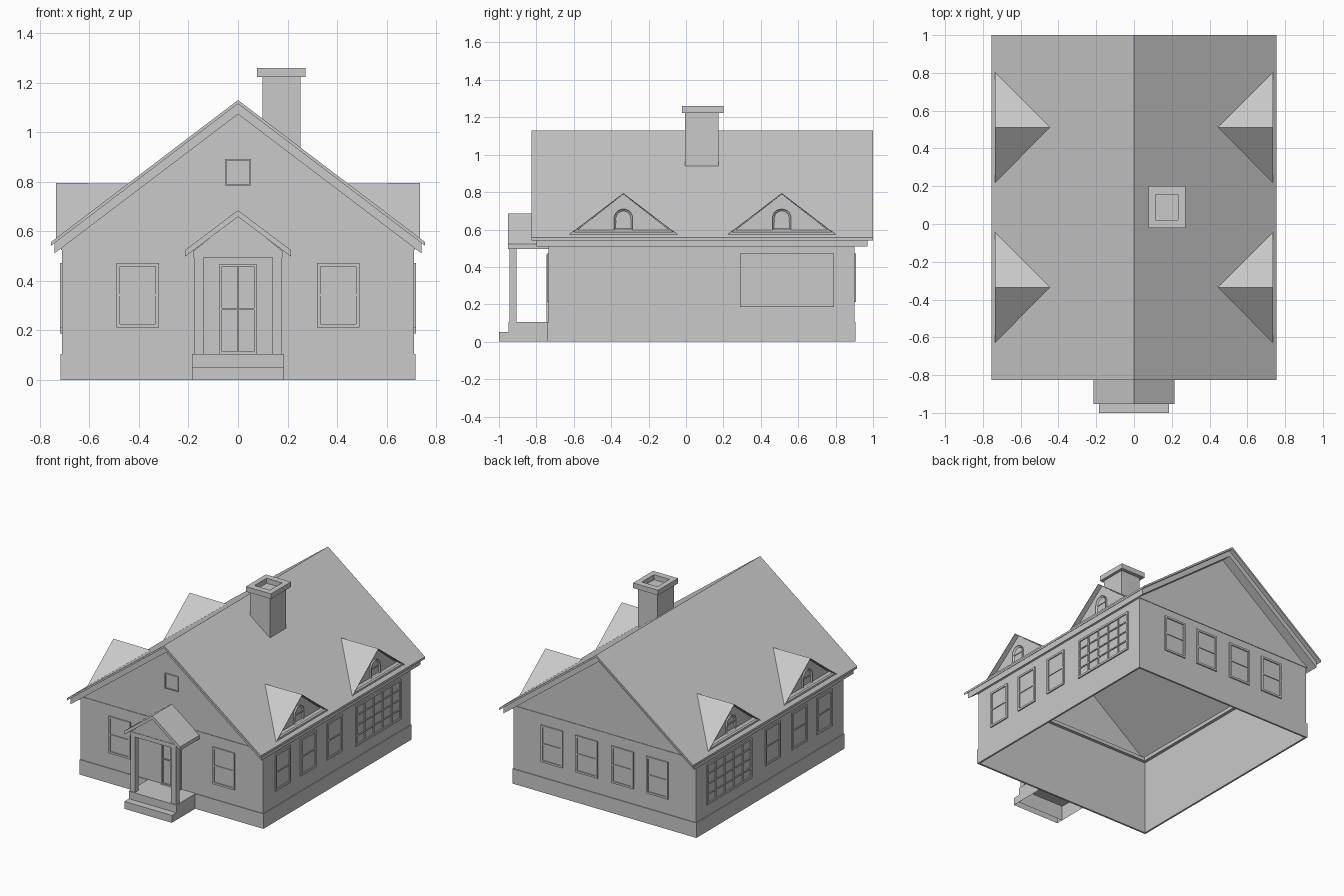
import bpy, bmesh, math
from mathutils import Vector

if "Cube" in bpy.data.objects:
    bpy.data.objects.remove(bpy.data.objects["Cube"])

GREY = (0.588, 0.588, 0.588, 1)
grey = bpy.data.materials.new("plain_grey")
grey.use_nodes = True
grey.diffuse_color = GREY
grey.node_tree.nodes["Principled BSDF"].inputs["Base Color"].default_value = GREY


def finish(bm, name):
    bmesh.ops.recalc_face_normals(bm, faces=bm.faces[:])
    mesh = bpy.data.meshes.new(name)
    bm.to_mesh(mesh)
    bm.free()
    mesh.materials.append(grey)
    obj = bpy.data.objects.new(name, mesh)
    bpy.context.collection.objects.link(obj)
    return obj


def add_prism(bm, points, direction):
    """Extrude a planar outline along a direction; returns the first cap."""
    cap = bm.faces.new([bm.verts.new(p) for p in points])
    copy = bmesh.ops.extrude_face_region(bm, geom=[cap], use_keep_orig=True)
    moved = [v for v in copy["geom"] if isinstance(v, bmesh.types.BMVert)]
    bmesh.ops.translate(bm, verts=moved, vec=direction)
    return cap


def add_box(bm, a, b):
    """Add a box between two corners; returns its bottom face."""
    lo = [min(p) for p in zip(a, b)]
    hi = [max(p) for p in zip(a, b)]
    x, y, z = lo
    return add_prism(bm, [(x, y, z), (hi[0], y, z), (hi[0], hi[1], z), (x, hi[1], z)],
                     (0, 0, hi[2] - z))


def boxes(name, *pairs):
    bm = bmesh.new()
    for a, b in pairs:
        add_box(bm, a, b)
    return finish(bm, name)


def open_box(name, a, b):
    bm = bmesh.new()
    bottom = add_box(bm, a, b)
    bmesh.ops.recalc_face_normals(bm, faces=bm.faces[:])
    bmesh.ops.delete(bm, geom=[bottom], context="FACES_ONLY")
    return finish(bm, name)


def prism_y(name, profile, y0, y1):
    bm = bmesh.new()
    add_prism(bm, [(x, y0, z) for x, z in profile], (0, y1 - y0, 0))
    return finish(bm, name)


def gable_slab(name, half, top, eave, thick, y0, y1):
    upper = [(-half, eave), (0, top), (half, eave)]
    lower = [(x, z - thick) for x, z in reversed(upper)]
    return prism_y(name, upper + lower, y0, y1)


# House shell, open underneath
X, FRONT, BACK, T = 0.711, -0.735, 0.902, 0.008
gable = [(-X, 0), (X, 0), (X, 0.54), (0, 1.08), (-X, 0.54)]
prism_y("front_wall", gable, FRONT, FRONT + T)
prism_y("back_wall", gable, BACK - T, BACK)
for side, s in (("left", 1), ("right", -1)):
    boxes(side + "_wall", ((s * X, FRONT, 0), (s * (X - T), BACK, 0.54)))


def band(name, z0, z1, out, inner):
    x, f, b = X + out, FRONT - out, BACK + out
    ix, jf, jb = X - inner, FRONT + inner, BACK - inner
    boxes(name, ((-x, f, z0), (x, jf, z1)), ((-x, jb, z0), (x, b, z1)),
          ((-x, f, z0), (-ix, b, z1)), ((ix, f, z0), (x, b, z1)))


band("plinth", 0, 0.105, 0.005, 0)
band("frieze", 0.525, 0.55, 0.004, 0.03)

# Main roof: thin covering over a thicker, slightly shorter deck
gable_slab("roof_covering", 0.755, 1.13, 0.557, 0.015, -0.825, 1.0)
gable_slab("roof_deck", 0.742, 1.115, 0.552, 0.042, -0.80, 0.97)

# Map wall coordinates (along, outward, height) into the model
WALLS = {
    "front": lambda u, d, z: (u, FRONT - d, z),
    "back": lambda u, d, z: (u, BACK + d, z),
    "left": lambda u, d, z: (X + d, u, z),
    "right": lambda u, d, z: (-X - d, u, z),
}


def window(name, wall, u, width, z0, z1, cols, rows, depth, bar=0.014):
    to = WALLS[wall]
    a, b = u - width / 2, u + width / 2
    parts = [(to(a, -0.003, z0), to(b, 0.001, z1))]
    for edge in (a, b - bar):
        parts.append((to(edge, 0, z0), to(edge + bar, depth, z1)))
    for edge in (z0, z1 - bar):
        parts.append((to(a, 0, edge), to(b, depth, edge + bar)))
    thin = bar * 0.3
    for i in range(1, cols):
        c = a + width * i / cols
        parts.append((to(c - thin, 0, z0), to(c + thin, depth * 0.8, z1)))
    for i in range(1, rows):
        c = z0 + (z1 - z0) * i / rows
        parts.append((to(a, 0, c - thin), to(b, depth * 0.8, c + thin)))
    boxes(name, *parts)


# Sash windows on all walls, and a wide paned window on each side
for wall, centres in (("front", (-0.405, 0.405)),
                      ("back", (-0.41, -0.14, 0.14, 0.41)),
                      ("left", (-0.52, -0.24, 0.055)),
                      ("right", (-0.52, -0.24, 0.055))):
    for u in centres:
        window(wall + "_sash_window", wall, u, 0.17, 0.212, 0.472, 1, 2, 0.008)
for wall in ("left", "right"):
    window(wall + "_wide_window", wall, 0.54, 0.5, 0.187, 0.472, 5, 4, 0.009)
window("attic_window", "front", 0, 0.104, 0.785, 0.892, 1, 1, 0.008, 0.006)
window("front_door", "front", 0, 0.15, 0.105, 0.467, 2, 2, 0.012, 0.01)

# Porch
open_box("porch_deck", (-0.185, -0.95, 0), (0.185, FRONT, 0.105))
open_box("porch_step", (-0.185, -1.0, 0), (0.185, -0.95, 0.052))
for side, s in (("left", 1), ("right", -1)):
    boxes(side + "_porch_post", ((s * 0.14, -0.943, 0.105), (s * 0.178, -0.905, 0.5)))
boxes("porch_ceiling", ((-0.18, -0.945, 0.495), (0.18, FRONT, 0.525)))
prism_y("porch_gable", [(-0.18, 0.52), (0.18, 0.52), (0, 0.665)], -0.942, -0.93)
gable_slab("porch_roof", 0.215, 0.685, 0.523, 0.026, -0.952, FRONT)

# Chimney, cut to the roof slope, with a hollow cap
prism_y("chimney_stack", [(0.098, 1.04), (0.252, 0.925), (0.252, 1.225), (0.098, 1.225)],
        -0.005, 0.175)
x0, x1, y0, y1 = 0.077, 0.272, -0.022, 0.2
h0, h1, k0, k1 = 0.113, 0.234, 0.022, 0.156
boxes("chimney_cap", *[((a, c, 1.224), (b, d, 1.26)) for a, b, c, d in (
    (x0, h0, y0, y1), (h1, x1, y0, y1), (h0, h1, y0, k0), (h0, h1, k1, y1))])

# Dormers with a sill, a recessed gable and an arched window
for side, s in (("left", 1), ("right", -1)):
    for yc in (-0.335, 0.512):
        bm = bmesh.new()
        tip, back = (s * 0.735, yc, 0.795), (s * 0.443, yc, 0.793)
        for e in (-1, 1):
            foot = (s * 0.735, yc + e * 0.292, 0.572)
            add_prism(bm, [tip, back, foot], (0, -e * 0.002, -0.003))
        finish(bm, side + "_dormer_roof")

        bm = bmesh.new()
        add_prism(bm, [(s * 0.702, yc - 0.265, 0.583), (s * 0.702, yc + 0.265, 0.583),
                       (s * 0.702, yc, 0.79)], (-s * 0.006, 0, 0))
        finish(bm, side + "_dormer_gable")

        bm = bmesh.new()
        add_prism(bm, [(s * 0.733, yc - 0.288, 0.57), (s * 0.733, yc + 0.288, 0.57),
                       (s * 0.733, yc + 0.27, 0.586), (s * 0.733, yc - 0.27, 0.586)],
                  (-s * 0.035, 0, 0))
        finish(bm, side + "_dormer_sill")

        bm = bmesh.new()
        r, px = 0.05, s * 0.714
        outline = [(px, yc - r, 0.598), (px, yc + r, 0.598)]
        outline += [(px, yc + r * math.cos(t), 0.66 + r * math.sin(t))
                    for t in (math.pi * i / 10 for i in range(11))]
        pane = add_prism(bm, outline, (-s * 0.014, 0, 0))
        bmesh.ops.recalc_face_normals(bm, faces=bm.faces[:])
        bmesh.ops.inset_region(bm, faces=[pane], thickness=0.011, depth=0)
        bmesh.ops.translate(bm, verts=pane.verts[:], vec=Vector((-s * 0.009, 0, 0)))
        add_box(bm, (s * 0.702, yc - 0.042, 0.652), (s * 0.71, yc + 0.042, 0.659))
        finish(bm, side + "_dormer_window")
